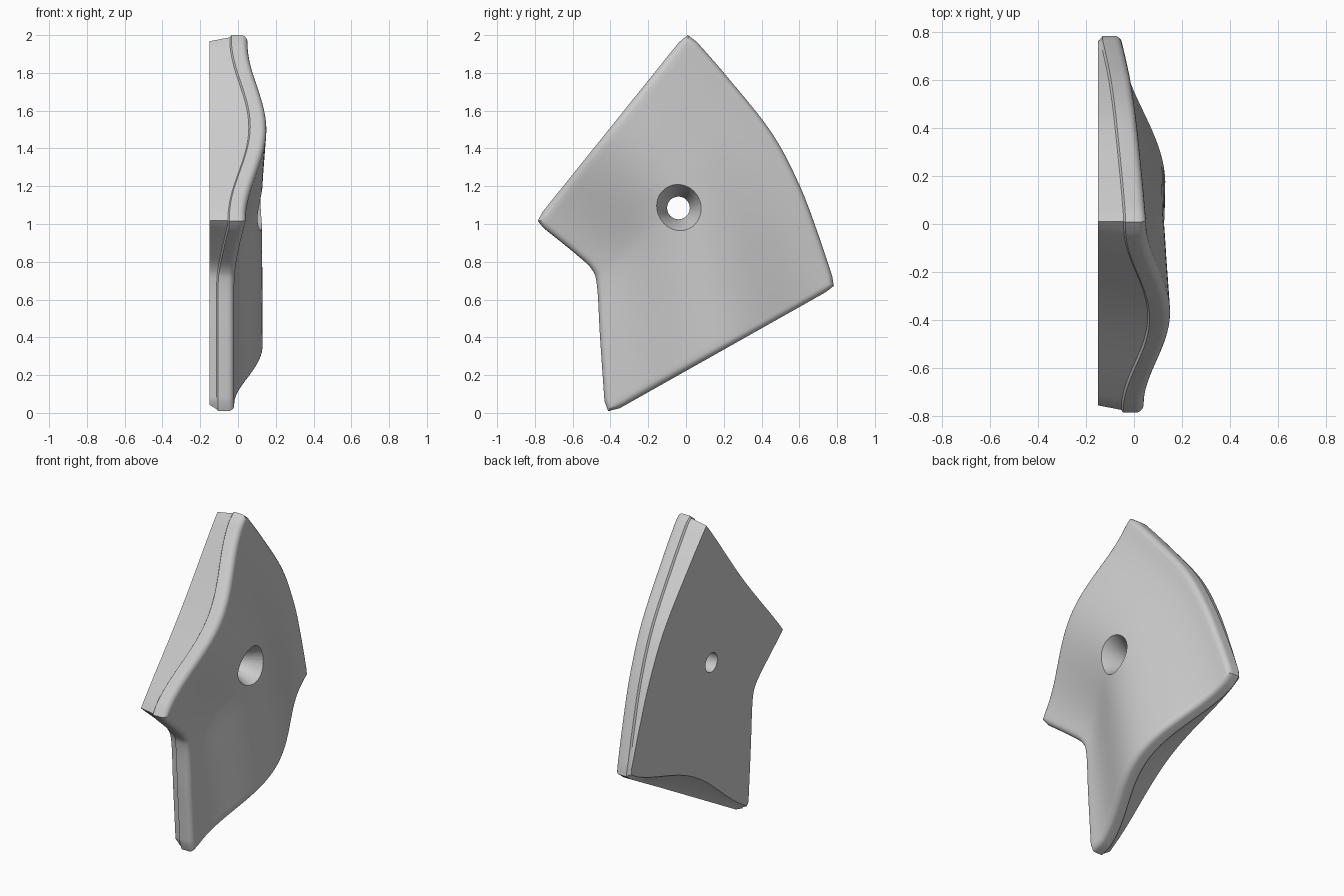
import bpy, bmesh, math
from mathutils import Vector

cube = bpy.data.objects.get("Cube")
if cube:
    bpy.data.objects.remove(cube)

BACK = -0.15     # flat back plane
ROUND = 0.035    # rim rounding radius
RIM = 0.085      # rim thickness
NU, NS = 40, 48  # grid across and along the face


def spline(points, count):
    """Evenly spaced samples of a smooth curve through the points."""
    p = [Vector(q) for q in points]
    p = [2 * p[0] - p[1]] + p + [2 * p[-1] - p[-2]]
    fine = []
    for a, b, c, d in zip(p, p[1:], p[2:], p[3:]):
        for k in range(30):
            t = k / 30
            fine.append(0.5 * (2 * b + (c - a) * t + (2 * a - 5 * b + 4 * c - d) * t * t
                               + (3 * b - a - 3 * c + d) * t ** 3))
    fine.append(p[-2])
    dist = [0.0]
    for a, b in zip(fine, fine[1:]):
        dist.append(dist[-1] + (b - a).length)
    out, j = [], 0
    for i in range(count + 1):
        want = dist[-1] * i / count
        while j < len(fine) - 2 and dist[j + 1] < want:
            j += 1
        out.append(fine[j].lerp(fine[j + 1], (want - dist[j]) / (dist[j + 1] - dist[j])))
    return out


# Side curves of the face: notched side and bowed side
notched = spline([(-.02, -.395, .04), (-.02, -.42, .4), (-.02, -.437, .68),
                  (-.012, -.47, .78), (.005, -.57, .875), (.04, -.75, 1.02)], NS)
bowed = spline([(-.05, .75, .685), (-.03, .665, .94), (-.01, .565, 1.2),
                (.01, .42, 1.47), (.035, .18, 1.77), (.05, .01, 1.965)], NS)

# Face patch with a ridge between the two sides
bm = bmesh.new()
grid = []
for s in range(NS + 1):
    row = []
    for u in range(NU + 1):
        co = notched[s].lerp(bowed[s], u / NU)
        co.x += (0.165 - 0.06 * s / NS) * math.sin(math.pi * u / NU) ** 2
        row.append(bm.verts.new(co))
    grid.append(row)
for s in range(NS):
    for u in range(NU):
        bm.faces.new((grid[s][u], grid[s][u + 1], grid[s + 1][u + 1], grid[s + 1][u]))

# Boundary loop with outward directions
loop = (grid[0][:-1] + [r[-1] for r in grid[:-1]]
        + grid[-1][:0:-1] + [r[0] for r in grid[:0:-1]])
count = len(loop)
base = [v.co.copy() for v in loop]
normals = []
for i, p in enumerate(base):
    a, b = p - base[i - 1], base[(i + 1) % count] - p
    a.x = b.x = 0
    t = (a.normalized() + b.normalized()).normalized()
    normals.append(Vector((0, t.z, -t.y)))


def add_ring(previous, place):
    """Join a new ring to the previous one; place gives (outward offset, x)."""
    ring = []
    for i in range(count):
        out, x = place(i)
        co = base[i] + normals[i] * out
        co.x = x
        ring.append(bm.verts.new(co))
    for i in range(count):
        j = (i + 1) % count
        bm.faces.new((previous[i], ring[i], ring[j], previous[j]))
    return ring


def crease(i):
    return max(base[i].x - RIM, BACK + 0.02)


def draft(i):
    slope = 0.5 if i <= NU else 0.15   # the lower edge leans in more
    return ROUND - 0.015 - slope * (crease(i) - BACK)


# Rounded rim, small step, leaning wall and flat back
ring = loop
for k in range(1, 6):
    angle = math.pi / 2 * k / 5
    ring = add_ring(ring, lambda i: (ROUND * math.sin(angle),
                                     base[i].x - ROUND * (1 - math.cos(angle))))
ring = add_ring(ring, crease and (lambda i: (ROUND, crease(i))))
ring = add_ring(ring, lambda i: (ROUND - 0.012, crease(i) - 0.008))
ring = add_ring(ring, lambda i: (draft(i), BACK))
bm.faces.new(ring)
bmesh.ops.recalc_face_normals(bm, faces=bm.faces)


def make_object(name, mesh_bm):
    mesh = bpy.data.meshes.new(name)
    mesh_bm.to_mesh(mesh)
    mesh_bm.free()
    obj = bpy.data.objects.new(name, mesh)
    bpy.context.collection.objects.link(obj)
    return obj


plate = make_object("curved_plate", bm)

# Countersunk hole cutter, a turned profile of (x, radius)
cut = bmesh.new()
rings = []
for x, radius in ((-.3, .06), (0, .06), (.13, .125), (.3, .125)):
    rings.append([cut.verts.new((x, -.04 + radius * math.cos(a), 1.085 + radius * math.sin(a)))
                  for a in (math.tau * k / 48 for k in range(48))])
for a, b in zip(rings, rings[1:]):
    for k in range(48):
        cut.faces.new((a[k], a[k - 1], b[k - 1], b[k]))
cut.faces.new(rings[0])
cut.faces.new(rings[-1])
bmesh.ops.recalc_face_normals(cut, faces=cut.faces)
cutter = make_object("hole_cutter", cut)
cutter.hide_render = True

hole = plate.modifiers.new("hole", "BOOLEAN")
hole.operation = "DIFFERENCE"
hole.solver = "EXACT"
hole.object = cutter
bpy.context.view_layer.objects.active = plate
bpy.ops.object.select_all(action="DESELECT")
plate.select_set(True)
bpy.ops.object.modifier_apply(modifier="hole")
bpy.data.objects.remove(cutter)

# Plain grey material
grey = bpy.data.materials.new("light_grey")
grey.use_nodes = True
colour = (0.6, 0.6, 0.6, 1)
grey.diffuse_color = colour
grey.node_tree.nodes["Principled BSDF"].inputs["Base Color"].default_value = colour
plate.data.materials.clear()
plate.data.materials.append(grey)
bpy.ops.object.shade_smooth_by_angle(angle=math.radians(35))
